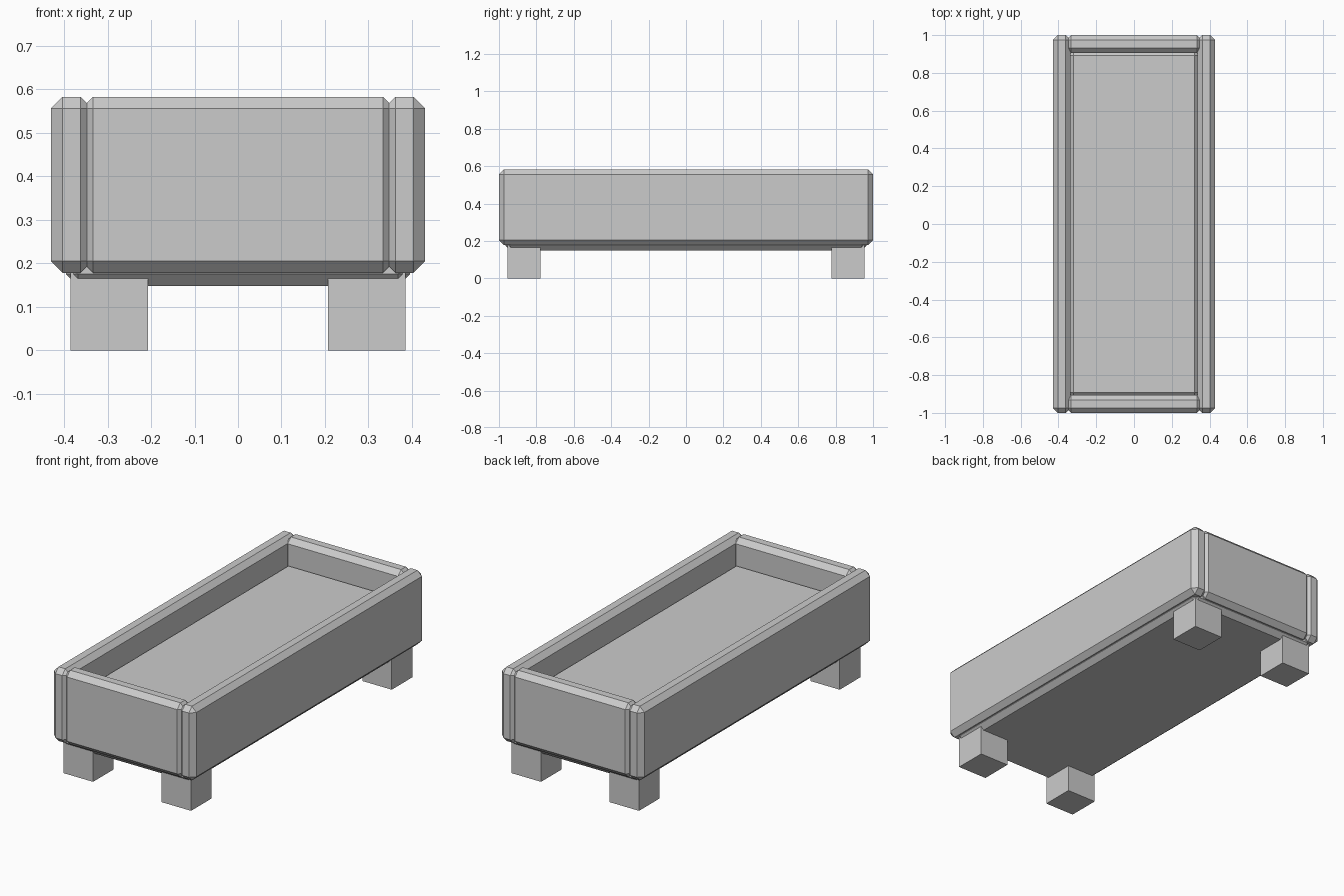
import bpy

# Remove the default cube
cube = bpy.data.objects.get("Cube")
if cube:
    bpy.data.objects.remove(cube, do_unlink=True)

# Single grey colour
grey = bpy.data.materials.new("plain grey")
grey.use_nodes = True
grey.diffuse_color = (0.6, 0.6, 0.6, 1)
grey.node_tree.nodes["Principled BSDF"].inputs["Base Color"].default_value = (0.6, 0.6, 0.6, 1)

CHAMFER = 0.027


def box(name, low, high, chamfer=CHAMFER):
    """Box between two corners, with flat chamfered edges."""
    centre = [(a + b) / 2 for a, b in zip(low, high)]
    bpy.ops.mesh.primitive_cube_add(size=1, location=centre)
    obj = bpy.context.object
    obj.name = name
    obj.scale = [b - a for a, b in zip(low, high)]
    bpy.ops.object.transform_apply(location=False, rotation=False, scale=True)
    obj.data.materials.append(grey)
    if chamfer:
        bevel = obj.modifiers.new("chamfer", "BEVEL")
        bevel.width = chamfer
        bevel.segments = 1
        bevel.limit_method = "NONE"
    return obj


def span(sign, inner, outer):
    """Mirrored range on one axis, lowest value first."""
    return sorted((sign * inner, sign * outer))


# Base slab and raised inner bed
box("base", (-0.395, -0.965, 0.148), (0.395, 0.965, 0.32))
box("inner_bed", (-0.347, -0.92, 0.25), (0.347, 0.92, 0.443))

# Long side boards
for side, sign in (("left", 1), ("right", -1)):
    x0, x1 = span(sign, 0.335, 0.43)
    box(side + "_side_board", (x0, -1, 0.178), (x1, 1, 0.583))

# Short end boards
for end, sign in (("back", 1), ("front", -1)):
    y0, y1 = span(sign, 0.905, 1)
    box(end + "_end_board", (-0.36, y0, 0.178), (0.36, y1, 0.583))

# Four block legs
for end, ysign in (("back", 1), ("front", -1)):
    for side, xsign in (("left", 1), ("right", -1)):
        x0, x1 = span(xsign, 0.207, 0.385)
        y0, y1 = span(ysign, 0.777, 0.955)
        box(f"{end}_{side}_leg", (x0, y0, 0), (x1, y1, 0.179), chamfer=0)
